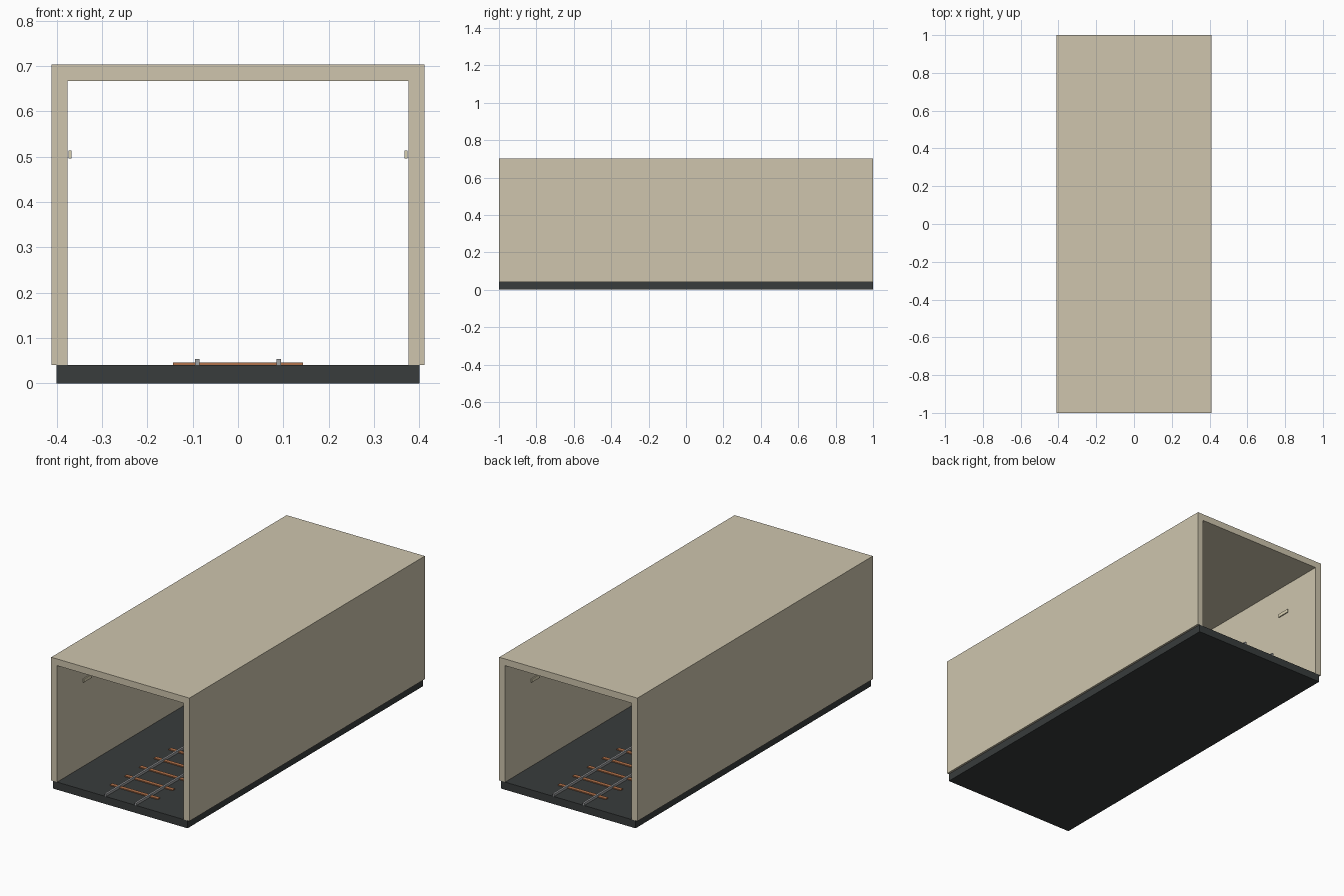
import bpy

if "Cube" in bpy.data.objects:
    bpy.data.objects.remove(bpy.data.objects["Cube"])


def material(name, rgb):
    m = bpy.data.materials.new(name)
    m.diffuse_color = (*rgb, 1)
    m.use_nodes = True
    m.node_tree.nodes["Principled BSDF"].inputs["Base Color"].default_value = m.diffuse_color
    return m


BALLAST = material("dark_ballast", (0.04, 0.045, 0.045))
CONCRETE = material("beige_concrete", (0.62, 0.56, 0.42))
WOOD = material("sleeper_wood", (0.45, 0.17, 0.07))
STEEL = material("rail_steel", (0.35, 0.36, 0.37))
LAMP = material("lamp_cream", (0.7, 0.64, 0.45))


def prism(name, profile, y0, y1, mat):
    """Extrude an x/z profile (counter-clockwise from the front) along y."""
    n = len(profile)
    verts = [(x, y, z) for y in (y0, y1) for x, z in profile]
    faces = [tuple(range(n)), tuple(range(2 * n - 1, n - 1, -1))]
    faces += [(i, i + n, (i + 1) % n + n, (i + 1) % n) for i in range(n)]
    mesh = bpy.data.meshes.new(name)
    mesh.from_pydata(verts, [], faces)
    mesh.materials.append(mat)
    ob = bpy.data.objects.new(name, mesh)
    bpy.context.collection.objects.link(ob)
    return ob


def box(name, x0, x1, y0, y1, z0, z1, mat):
    return prism(name, [(x0, z0), (x1, z0), (x1, z1), (x0, z1)], y0, y1, mat)


FLOOR = 0.041

# Floor slab
box("floor_slab", -0.4, 0.4, -1, 1, 0, FLOOR, BALLAST)

# Tunnel shell: two walls and roof in one arch profile
W, w, top, ceil = 0.411, 0.376, 0.703, 0.667
prism("tunnel_shell",
      [(-W, FLOOR), (-w, FLOOR), (-w, ceil), (w, ceil),
       (w, FLOOR), (W, FLOOR), (W, top), (-W, top)], -1, 1, CONCRETE)

# Sleepers
for i in range(15):
    y = -0.875 + 0.125 * i
    box(f"sleeper_{i + 1}", -0.143, 0.143, y - 0.01, y + 0.01, FLOOR, 0.046, WOOD)

for side, label in ((-1, "left"), (1, "right")):
    # Rails
    x = side * 0.09
    box(f"rail_{label}", x - 0.005, x + 0.005, -1, 1, FLOOR, 0.054, STEEL)
    # Wall lamps
    x = side * 0.3705
    for i in range(4):
        y = -0.75 + 0.5 * i
        box(f"wall_lamp_{label}_{i + 1}", x - 0.003, x + 0.003,
            y - 0.035, y + 0.035, 0.496, 0.514, LAMP)
